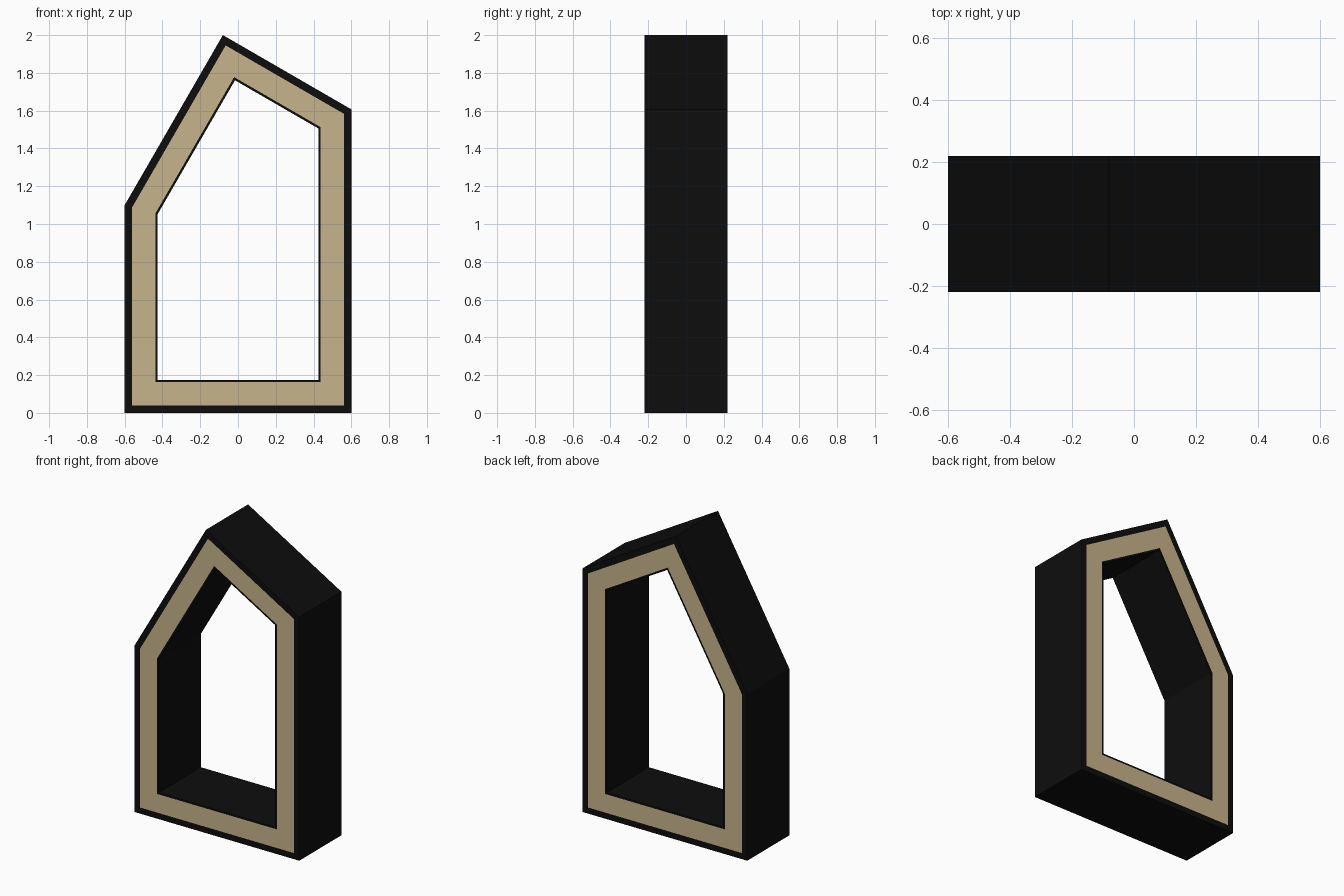
import bpy
import bmesh
from mathutils import Vector

cube = bpy.data.objects.get("Cube")
if cube:
    bpy.data.objects.remove(cube, do_unlink=True)

HALF_DEPTH = 0.219
OUTLINE = [Vector(p) for p in
           ((-0.6, 0), (0.6, 0), (0.6, 1.607), (-0.08, 2.0), (-0.6, 1.1))]


def material(name, rgb):
    mat = bpy.data.materials.new(name)
    mat.use_nodes = True
    mat.diffuse_color = (*rgb, 1)
    mat.node_tree.nodes["Principled BSDF"].inputs["Base Color"].default_value = (*rgb, 1)
    return mat


def inset(points, d):
    """Move every edge of a counter-clockwise outline inward by d."""
    result = []
    for i, p in enumerate(points):
        a = (p - points[i - 1]).normalized()
        b = (points[(i + 1) % len(points)] - p).normalized()
        na, nb = Vector((-a.y, a.x)), Vector((-b.y, b.x))
        result.append(p + (na + nb) * d / (1 + na.dot(nb)))
    return result


black = material("black", (0.004, 0.004, 0.004))
tan = material("tan", (0.565, 0.451, 0.258))

# Closed section of the frame: (inset, y); the facing strips are tan
RIM, FACING, LINING = 0.04, 0.163, 0.175
front = [(d, -HALF_DEPTH) for d in (0, RIM, FACING, LINING)]
back = [(d, HALF_DEPTH) for d, _ in reversed(front)]
section = front + back

bm = bmesh.new()
loops = [[bm.verts.new((p.x, y, p.y)) for p in inset(OUTLINE, d)]
         for d, y in section]
for k, loop in enumerate(loops):
    following = loops[(k + 1) % len(loops)]
    for i in range(len(loop)):
        j = (i + 1) % len(loop)
        face = bm.faces.new((loop[i], loop[j], following[j], following[i]))
        face.material_index = int({section[k][0], section[(k + 1) % len(loops)][0]}
                                  == {RIM, FACING})
bmesh.ops.recalc_face_normals(bm, faces=bm.faces)

mesh = bpy.data.meshes.new("house_frame")
bm.to_mesh(mesh)
bm.free()
mesh.materials.append(black)
mesh.materials.append(tan)
frame = bpy.data.objects.new("house_frame", mesh)
bpy.context.collection.objects.link(frame)
